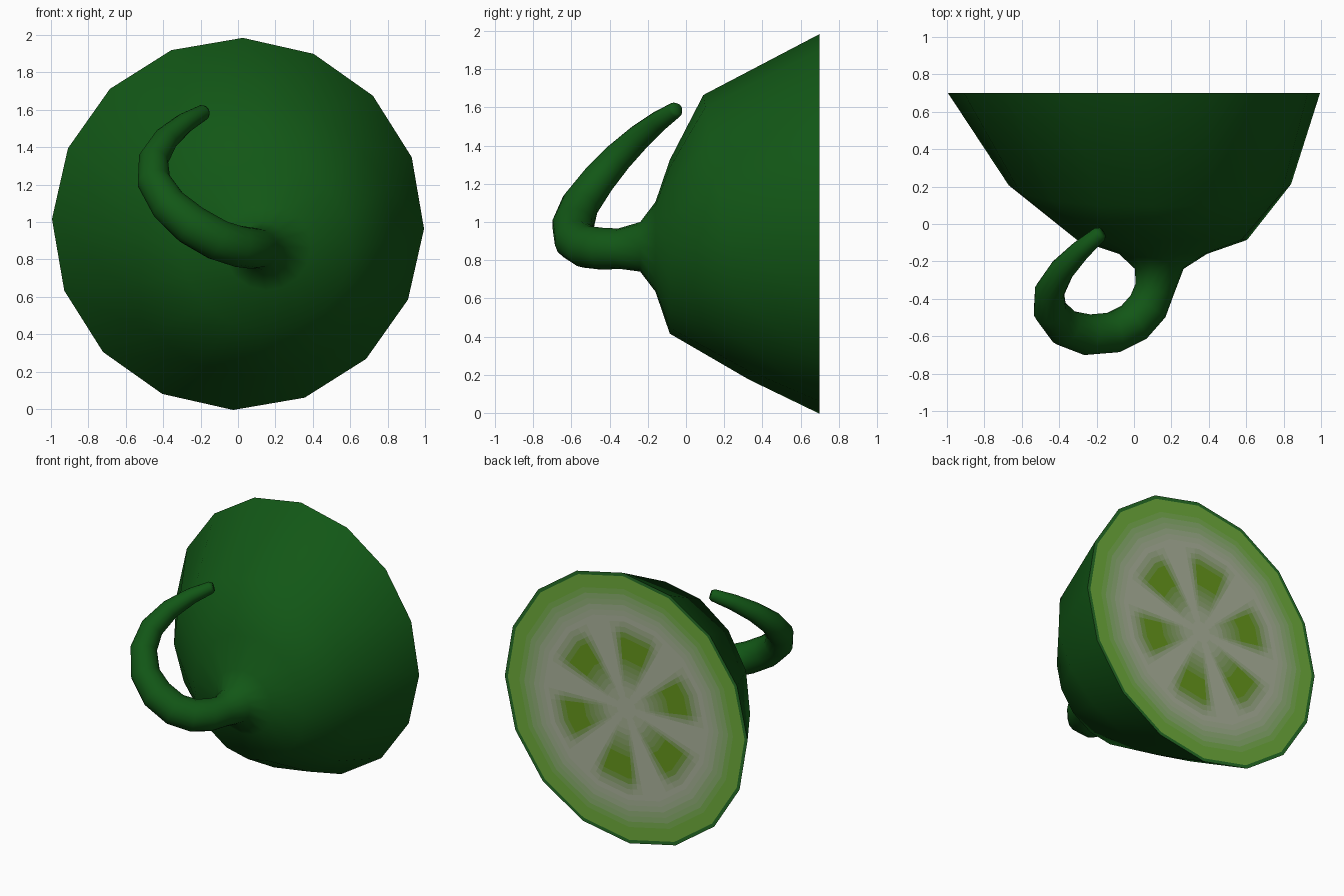
import bpy, math
from mathutils import Vector, Matrix

if "Cube" in bpy.data.objects:
    bpy.data.objects.remove(bpy.data.objects["Cube"])

SIDES = 16
OFFSET = math.radians(-1.5)


def material(name, rgb):
    m = bpy.data.materials.new(name)
    m.diffuse_color = (*rgb, 1)
    m.use_nodes = True
    m.node_tree.nodes["Principled BSDF"].inputs["Base Color"].default_value = m.diffuse_color
    return m


def build(name, verts, faces, mats):
    mesh = bpy.data.meshes.new(name)
    mesh.from_pydata(verts, [], faces)
    for m in mats:
        mesh.materials.append(m)
    obj = bpy.data.objects.new(name, mesh)
    bpy.context.collection.objects.link(obj)
    return obj


# Skin: rind rings flowing into the curled stem (x, y, z, radius)
rings = [
    (0, 0.70, 0.99, 0.995), (0.085, 0.21, 0.92, 0.755),
    (0.15, -0.085, 0.87, 0.455), (0.155, -0.16, 0.87, 0.235),
    (0.135, -0.24, 0.87, 0.13),
    (0.11, -0.35, 0.86, 0.106), (0.075, -0.44, 0.86, 0.11),
    (0.0, -0.525, 0.87, 0.111), (-0.11, -0.58, 0.905, 0.111),
    (-0.25, -0.592, 0.985, 0.11), (-0.37, -0.555, 1.09, 0.10),
    (-0.45, -0.46, 1.22, 0.09), (-0.452, -0.36, 1.335, 0.08),
    (-0.385, -0.245, 1.445, 0.067), (-0.285, -0.14, 1.53, 0.054),
    (-0.185, -0.055, 1.587, 0.042), (-0.17, -0.045, 1.593, 0.03),
]
centres = [Vector(r[:3]) for r in rings]
normals = []
for j in range(len(rings)):
    if j < 5:
        n = Vector((0, -1, -0.16 if j == 1 else 0))
    else:
        n = centres[min(j + 1, len(rings) - 1)] - centres[j - 1]
    normals.append(n.normalized())

verts, faces = [], []
frame = Matrix.Identity(3)
for j, (c, n) in enumerate(zip(centres, normals)):
    if j:
        frame = normals[j - 1].rotation_difference(n).to_matrix() @ frame
    for i in range(SIDES):
        a = math.tau * i / SIDES + OFFSET
        verts.append(c + frame @ Vector((math.cos(a), 0, math.sin(a))) * rings[j][3])
    if j:
        p, q = (j - 1) * SIDES, j * SIDES
        for i in range(SIDES):
            k = (i + 1) % SIDES
            faces.append((p + i, p + k, q + k, q + i))
faces.append(tuple(range(len(verts) - SIDES, len(verts))))
skin = build("skin_and_stem", verts, faces, [material("skin_green", (0.006, 0.095, 0.008))])
for p in skin.data.polygons:
    p.use_smooth = True

# Cut face: fine polar grid, coloured in bands from pale core to green rim
PALE = Vector((0.42, 0.46, 0.34))
RIM = Vector((0.16, 0.42, 0.045))
SEED = Vector((0.135, 0.31, 0.012))
STEPS = 8
mats = [material(f"flesh_{i}", PALE.lerp(RIM, i / STEPS)) for i in range(STEPS + 1)]
mats += [material(f"seed_{i}", PALE.lerp(SEED, i / STEPS)) for i in range(STEPS + 1)]
mats.append(material("rind_edge", (0.02, 0.16, 0.02)))


def smooth(lo, hi, v):
    t = min(1, max(0, (v - lo) / (hi - lo)))
    return t * t * (3 - 2 * t)


def colour_index(r, a):
    if r > 0.975:
        return len(mats) - 1
    if r > 0.68:
        return round(STEPS * smooth(0.62, 0.95, r))
    # six seed chambers, each a wedge fading at its ends and sides
    d = abs((math.degrees(a) - 38 + 30) % 60 - 30)
    s = smooth(0.04, 0.42, r) * (1 - smooth(0.50, 0.67, r)) * (1 - smooth(10, 24, d))
    return STEPS + 1 + round(STEPS * s)


SUB = 6
SEG = SIDES * SUB
radii = [0.04 * k for k in range(1, 24)] + [0.95, 0.975, 1.0]


def rim_point(s):
    i, t = divmod(s, SUB)
    a, b = (math.tau * (i + e) / SIDES + OFFSET for e in (0, 1))
    pa, pb = (Vector((math.cos(x), 0, math.sin(x))) * 0.995 for x in (a, b))
    return pa.lerp(pb, t / SUB)


centre = Vector((0, 0.70, 0.99))
verts, faces, index = [centre], [], []
for j, r in enumerate(radii):
    verts += [centre + rim_point(s) * r for s in range(SEG)]
    inner = radii[j - 1] if j else 0
    for s in range(SEG):
        k = (s + 1) % SEG
        q = 1 + j * SEG
        p = q - SEG
        faces.append((p + s, p + k, q + k, q + s) if j else (0, q + k, q + s))
        index.append(colour_index((inner + r) / 2, math.tau * (s + 0.5) / SEG + OFFSET))
cut = build("cut_face", verts, faces, mats)
for p, m in zip(cut.data.polygons, index):
    p.material_index = m
